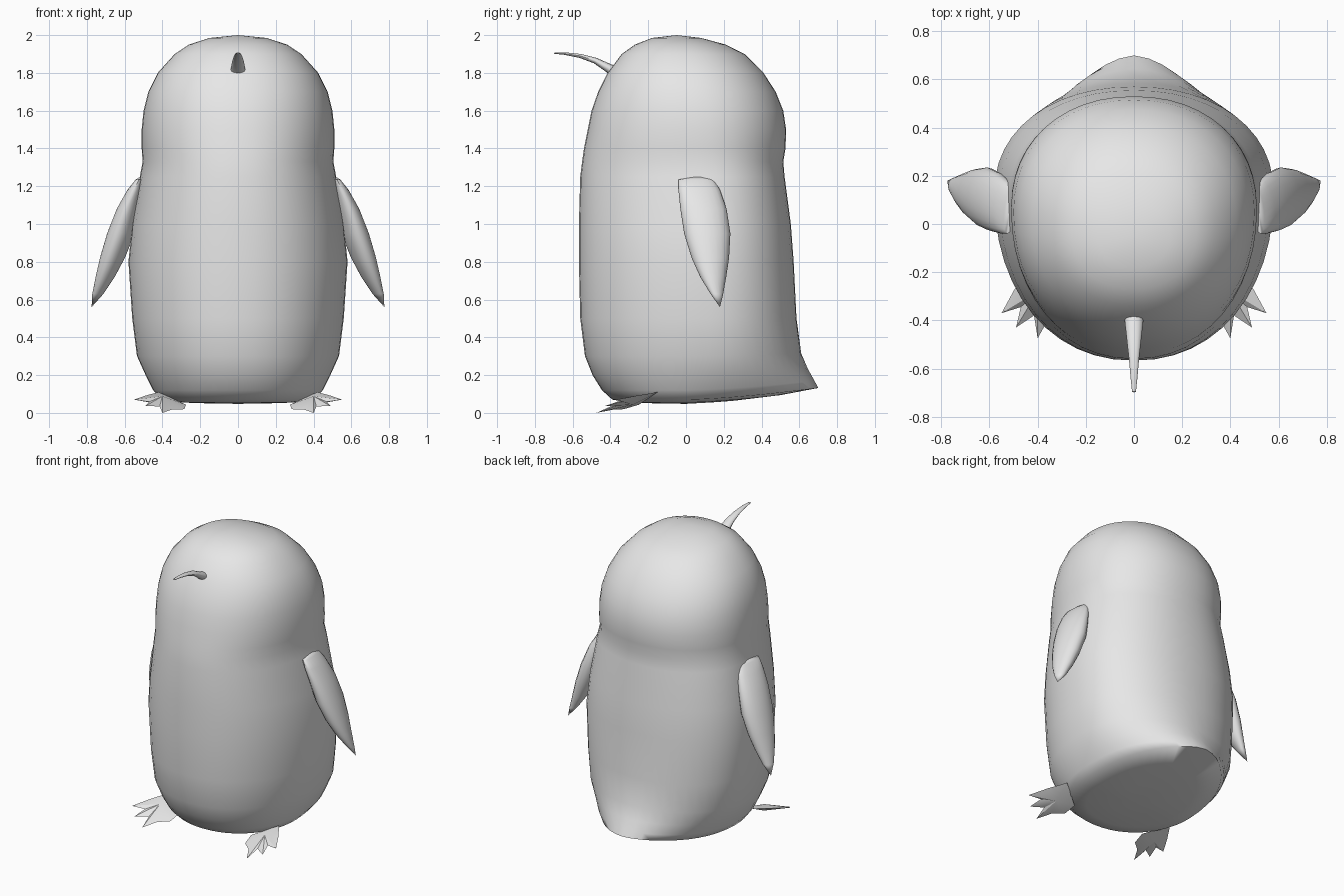
import bpy
import bmesh
from math import sin, cos, pi, radians, copysign
from mathutils import Vector

default_cube = bpy.data.objects.get("Cube")
if default_cube:
    bpy.data.objects.remove(default_cube, do_unlink=True)

# Single plain material
grey = bpy.data.materials.new("plain grey")
grey.use_nodes = True
colour = (0.8, 0.8, 0.8, 1)
grey.diffuse_color = colour
shader = next(n for n in grey.node_tree.nodes if n.type == "BSDF_PRINCIPLED")
shader.inputs["Base Color"].default_value = colour


def finish(name, bm, angle):
    """Turn a bmesh into a smooth shaded object."""
    bmesh.ops.recalc_face_normals(bm, faces=bm.faces)
    mesh = bpy.data.meshes.new(name)
    bm.to_mesh(mesh)
    bm.free()
    mesh.materials.append(grey)
    obj = bpy.data.objects.new(name, mesh)
    bpy.context.collection.objects.link(obj)
    bpy.ops.object.select_all(action="DESELECT")
    obj.select_set(True)
    bpy.context.view_layer.objects.active = obj
    bpy.ops.object.shade_smooth_by_angle(angle=radians(angle))


def loft(name, rings, start=None, end=None, angle=50):
    """Skin a list of point rings, closing the ends at a point or a flat cap."""
    bm = bmesh.new()
    loops = [[bm.verts.new(p) for p in ring] for ring in rings]
    count = len(loops[0])
    for upper, lower in zip(loops, loops[1:]):
        for i in range(count):
            j = (i + 1) % count
            bm.faces.new((upper[i], upper[j], lower[j], lower[i]))
    for loop, tip in ((loops[0], start), (loops[-1], end)):
        if tip is None:
            bm.faces.new(loop)
            continue
        point = bm.verts.new(tip)
        for i in range(count):
            bm.faces.new((loop[i], loop[(i + 1) % count], point))
    finish(name, bm, angle)


def circle(count):
    return [(cos(2 * pi * i / count), sin(2 * pi * i / count)) for i in range(count)]


def fuller(value):
    """Push a circle coordinate outwards for a slightly squarer section."""
    return copysign(abs(value) ** .93, value)


# Body: height, half width, front depth, back depth, y of the widest point
body_profile = [
    (1.985, .15, .18, .08, -.05), (1.95, .26, .27, .21, -.03),
    (1.9, .335, .34, .31, -.01), (1.8, .425, .415, .41, .01),
    (1.7, .475, .465, .475, .03), (1.6, .5, .5, .515, .05),
    (1.5, .51, .52, .53, .06), (1.4, .51, .54, .527, .07),
    (1.33, .505, .55, .515, .08), (1.25, .52, .56, .522, .1),
    (1, .56, .567, .555, .12), (.8, .58, .567, .57, .13),
    (.5, .56, .56, .585, .13), (.3, .535, .535, .61, .12),
    (.2, .49, .495, .645, .1), (.12, .45, .445, .68, .08),
    (.07, .41, .39, .7, .06), (.055, .3, .3, .5, .04), (.05, .15, .15, .25, .02)]


def body_ring(z, width, front, back, middle):
    ring = []
    low = max(0, 1 - z / .4)
    for c, s in circle(48):
        reach = back - middle if s > 0 else front + middle
        # the tail comes to a soft point
        pinch = 1 - low * .18 * max(s, 0) * abs(c) ** 1.2
        y = middle + fuller(s) * reach * pinch
        # the underside sweeps up into the tail
        lift = .075 * (max(y, 0) / .7) ** 1.5 * low
        ring.append((width * fuller(c), y, z + lift))
    return ring


loft("body", [body_ring(*row) for row in body_profile],
     start=(0, -.05, 2), end=(0, 0, .048), angle=80)

# Beak: thin upward curving spike (y, z, half width, half height)
beak_path = [(-.35, 1.79, .042, .035), (-.41, 1.825, .038, .024),
             (-.48, 1.865, .03, .016), (-.56, 1.89, .021, .011),
             (-.64, 1.902, .014, .007), (-.697, 1.905, .008, .004)]
slope = Vector((0, .45, 1)).normalized()
loft("beak", [[Vector((w * c, y, z)) + slope * h * s for c, s in circle(12)]
              for y, z, w, h in beak_path])

# Wings: height, centre x, half thickness, front edge y, back edge y
wing_profile = [(1.235, .515, .025, -.04, .15), (1.18, .54, .045, -.04, .18),
                (1.08, .58, .062, -.03, .215), (.95, .62, .073, -.01, .235),
                (.82, .665, .066, .03, .228), (.72, .703, .05, .075, .213),
                (.63, .742, .028, .13, .197)]


def wing_ring(side, z, x, thick, front, back):
    middle, half = (front + back) / 2, (back - front) / 2
    return [(side * (x + thick * c - .01 * s), middle + half * s, z)
            for c, s in circle(20)]


# Feet: outline of three pointed toes, lying on a tilted plane
foot_outline = [(.42, -.15), (.49, -.26), (.55, -.37), (.47, -.345), (.49, -.43),
                (.415, -.38), (.4, -.475), (.35, -.385), (.285, -.33), (.275, -.25)]


def foot_point(side, x, y, rise=0):
    return (side * x, y, .058 + .24 * x + .324 * y + rise)


def make_foot(name, side):
    bm = bmesh.new()
    rim = [bm.verts.new(foot_point(side, x, y)) for x, y in foot_outline]
    for rise in (.025, -.02):
        hub = bm.verts.new(foot_point(side, .4, -.28, rise))
        for i, vert in enumerate(rim):
            bm.faces.new((vert, rim[(i + 1) % len(rim)], hub))
    finish(name, bm, 30)


for label, side in (("left", 1), ("right", -1)):
    loft(label + "_wing", [wing_ring(side, *row) for row in wing_profile],
         start=(side * .51, .08, 1.255), end=(side * .775, .18, .56))
    make_foot(label + "_foot", side)
